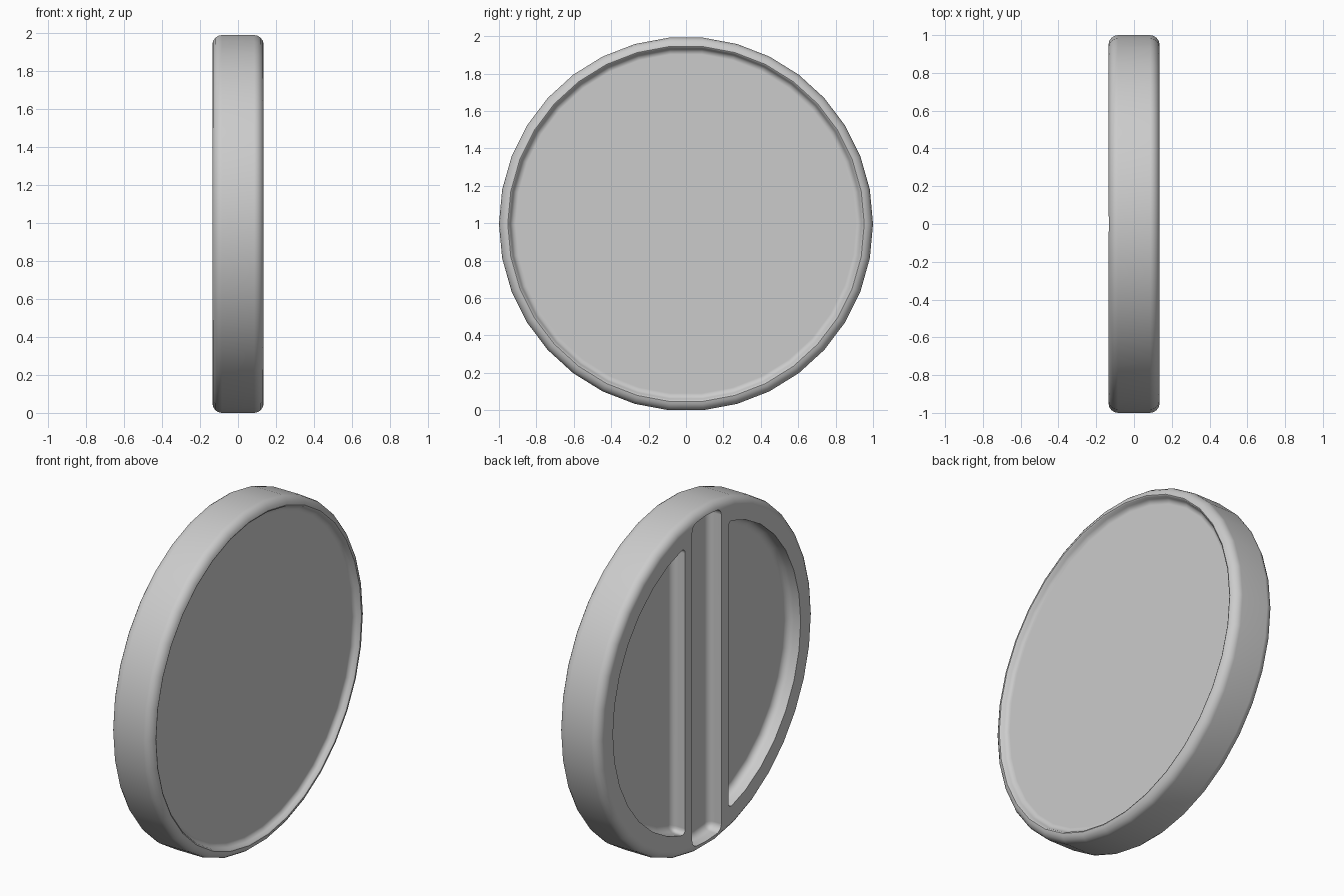
import bpy, bmesh, math

if "Cube" in bpy.data.objects:
    bpy.data.objects.remove(bpy.data.objects["Cube"])

SIDES = 34
CZ = math.cos(math.pi / SIDES)   # centre height: a flat side rests on the ground
BACK = -0.135
DEPTH = 0.085


def make_object(name, bm):
    bmesh.ops.recalc_face_normals(bm, faces=bm.faces)
    mesh = bpy.data.meshes.new(name)
    bm.to_mesh(mesh)
    bm.free()
    obj = bpy.data.objects.new(name, mesh)
    bpy.context.collection.objects.link(obj)
    return obj


def lathe(name, profile):
    """Spin an (x, radius) profile around the x axis and cap both ends."""
    bm = bmesh.new()
    rings = []
    for x, r in profile:
        angles = [2 * math.pi * i / SIDES for i in range(SIDES)]
        rings.append([bm.verts.new((x, r * math.cos(a), CZ + r * math.sin(a))) for a in angles])
    for a, b in zip(rings, rings[1:]):
        for i in range(SIDES):
            j = (i + 1) % SIDES
            bm.faces.new((a[i], a[j], b[j], b[i]))
    bm.faces.new(rings[0])
    bm.faces.new(rings[-1])
    return make_object(name, bm)


def pocket_cutter(name, outline):
    """Prism with rounded corners and floor, sunk into the back face."""
    bm = bmesh.new()
    face = bm.faces.new([bm.verts.new((BACK + DEPTH, y, CZ + z)) for y, z in outline])
    geom = bmesh.ops.extrude_face_region(bm, geom=[face])["geom"]
    for v in geom:
        if isinstance(v, bmesh.types.BMVert):
            v.co.x = BACK - 0.2
    obj = make_object(name, bm)
    bev = obj.modifiers.new("round", "BEVEL")
    bev.width = 0.04
    bev.segments = 4
    bev.limit_method = "ANGLE"
    bev.angle_limit = math.radians(40)
    obj.hide_render = True
    return obj


def arc(r, a0, a1, n):
    steps = [a0 + (a1 - a0) * i / n for i in range(n + 1)]
    return [(r * math.cos(a), r * math.sin(a)) for a in steps]


# Disc body: plain back, rounded rim, shallow dished front
disc = lathe("disc_body", [
    (BACK, 0.95), (-0.131, 0.969), (-0.12, 0.985), (-0.104, 0.996), (-0.085, 1.0),
    (0.085, 1.0), (0.104, 0.996), (0.12, 0.985), (0.131, 0.969), (0.135, 0.953),
    (0.131, 0.945), (0.115, 0.938), (0.103, 0.927), (0.098, 0.91)])

# Two D-shaped pockets either side of a central slot
half = math.acos(0.2 / 0.87)
d_shape = arc(0.87, -half, half, 14)
top = math.acos(0.135 / 0.955)
slot = arc(0.955, top, math.pi - top, 2) + arc(0.955, math.pi + top, 2 * math.pi - top, 2)
cutters = [pocket_cutter("left_pocket_cutter", d_shape),
           pocket_cutter("right_pocket_cutter", [(-y, z) for y, z in d_shape]),
           pocket_cutter("slot_cutter", slot)]
for c in cutters:
    cut = disc.modifiers.new(c.name, "BOOLEAN")
    cut.object = c
    cut.operation = "DIFFERENCE"
    cut.solver = "EXACT"

# Bake the cuts, drop the helpers and smooth the rounded areas
bpy.ops.object.select_all(action="DESELECT")
disc.select_set(True)
bpy.context.view_layer.objects.active = disc
bpy.ops.object.convert(target="MESH")
for c in cutters:
    bpy.data.objects.remove(c)
bpy.ops.object.shade_smooth_by_angle(angle=math.radians(40))
weighted = disc.modifiers.new("flat_faces", "WEIGHTED_NORMAL")
weighted.keep_sharp = True
